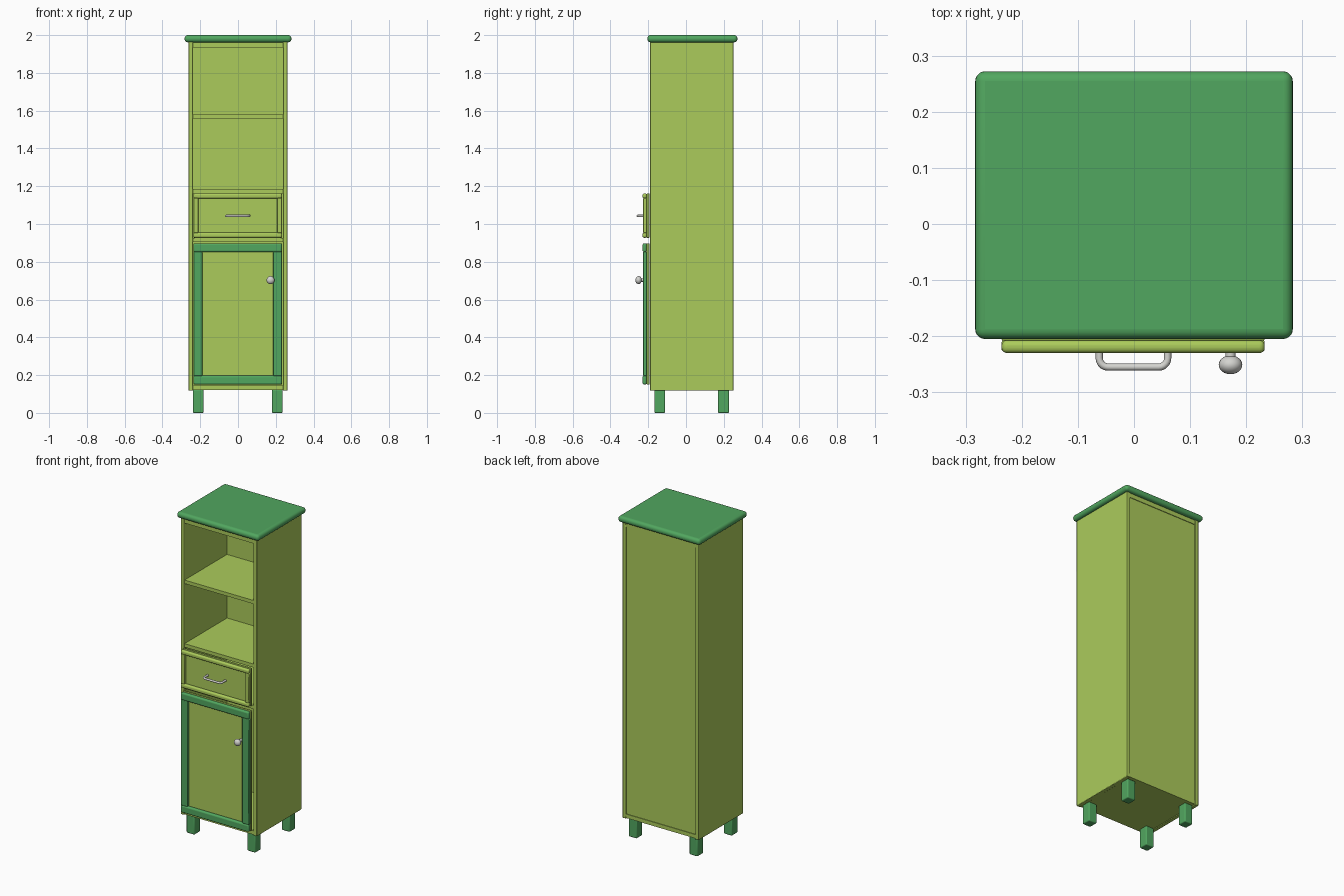
import bpy, math
from mathutils import Vector

if "Cube" in bpy.data.objects:
    bpy.data.objects.remove(bpy.data.objects["Cube"])


def material(name, rgb):
    m = bpy.data.materials.new(name)
    m.diffuse_color = (*rgb, 1)
    m.use_nodes = True
    m.node_tree.nodes["Principled BSDF"].inputs["Base Color"].default_value = m.diffuse_color
    return m


LIME = material("lime green", (0.41, 0.60, 0.105))
GREEN = material("leaf green", (0.083, 0.385, 0.115))
METAL = material("pale metal", (0.66, 0.66, 0.63))


def smooth(ob):
    bpy.ops.object.select_all(action='DESELECT')
    ob.select_set(True)
    bpy.context.view_layer.objects.active = ob
    bpy.ops.object.shade_smooth_by_angle(angle=math.radians(35))


def box(name, x, y, z, mat, bevel=0.0, segments=3):
    """Box between (min, max) pairs, with optionally rounded edges."""
    bpy.ops.mesh.primitive_cube_add(size=1)
    ob = bpy.context.object
    ob.name = name
    for v in ob.data.vertices:
        v.co = Vector([(a + b) / 2 + c * (b - a) for (a, b), c in zip((x, y, z), v.co)])
    ob.data.materials.append(mat)
    if bevel:
        mod = ob.modifiers.new("rounded edges", 'BEVEL')
        mod.width = bevel
        mod.segments = segments
        smooth(ob)
    return ob


IN = 0.238             # inner half width of the carcass
FRONT, BACK = -0.19, 0.251

# Carcass sides, boards and back
for side, s in (("left", -1), ("right", 1)):
    box(side + "_side", sorted((s * IN, s * 0.262)), (FRONT, BACK), (0.118, 1.965), LIME, 0.003, 2)
box("ceiling_board", (-IN, IN), (FRONT + 0.003, BACK - 0.003), (1.935, 1.963), LIME)
box("bottom_board", (-IN, IN), (FRONT + 0.003, BACK - 0.003), (0.122, 0.146), LIME)
box("back_panel", (-IN, IN), (0.232, 0.244), (0.146, 1.935), LIME)

# Shelves
for name, z in (("upper_shelf", 1.558), ("lower_shelf", 1.162), ("divider_board", 0.904)):
    box(name, (-IN, IN), (FRONT + 0.004, 0.232), (z, z + 0.022), LIME)

# Top slab with fully rounded rim
box("top_slab", (-0.283, 0.283), (-0.205, 0.272), (1.962, 2.0), GREEN, 0.0175, 5)

# Legs
for nx, x in (("left", -0.2105), ("right", 0.2085)):
    for ny, y in (("front", -0.139), ("back", 0.199)):
        box(f"{ny}_{nx}_leg", (x - 0.028, x + 0.028), (y - 0.029, y + 0.029),
            (0, 0.123), GREEN, 0.006, 3)


def framed_front(name, z0, z1, rail, stile, mat):
    """Backing panel with rounded rails and stiles on its face."""
    x0, x1 = -0.236, 0.233
    box(name + "_panel", (x0, x1), (-0.208, -0.193), (z0, z1), LIME, 0.003, 2)
    for part, a in (("bottom", z0), ("top", z1 - rail)):
        box(f"{name}_{part}_rail", (x0, x1), (-0.230, -0.207), (a, a + rail), mat, 0.0095, 4)
    for part, a in (("left", x0), ("right", x1 - stile)):
        box(f"{name}_{part}_stile", (a, a + stile), (-0.227, -0.207),
            (z0 + rail - 0.002, z1 - rail + 0.002), mat, 0.004, 3)


framed_front("drawer", 0.927, 1.162, 0.027, 0.026, LIME)
framed_front("door", 0.150, 0.898, 0.047, 0.047, GREEN)

# Drawer pull: bent rod with rounded corners
curve = bpy.data.curves.new("drawer_pull", 'CURVE')
curve.dimensions = '3D'
curve.bevel_depth = 0.0065
curve.bevel_resolution = 3
curve.use_fill_caps = True
path = [(-0.062, -0.206)]
for cx, start in ((-0.046, 180), (0.044, 270)):
    for i in range(6):
        a = math.radians(start + 18 * i)
        path.append((cx + 0.016 * math.cos(a), -0.239 + 0.016 * math.sin(a)))
path.append((0.060, -0.206))
spline = curve.splines.new('POLY')
spline.points.add(len(path) - 1)
for p, (x, y) in zip(spline.points, path):
    p.co = (x, y, 1.043, 1)
pull = bpy.data.objects.new("drawer_pull", curve)
curve.materials.append(METAL)
bpy.context.collection.objects.link(pull)

# Door knob: flattened ball on a short neck
KX, KZ = 0.172, 0.703
bpy.ops.mesh.primitive_uv_sphere_add(segments=24, ring_count=14, radius=0.021, location=(KX, -0.251, KZ))
knob = bpy.context.object
knob.name = "door_knob"
knob.scale.y = 0.8
bpy.ops.mesh.primitive_cylinder_add(vertices=20, radius=0.009, depth=0.042,
                                    location=(KX, -0.225, KZ), rotation=(math.pi / 2, 0, 0))
neck = bpy.context.object
neck.name = "knob_neck"
for ob in (knob, neck):
    ob.data.materials.append(METAL)
    smooth(ob)
